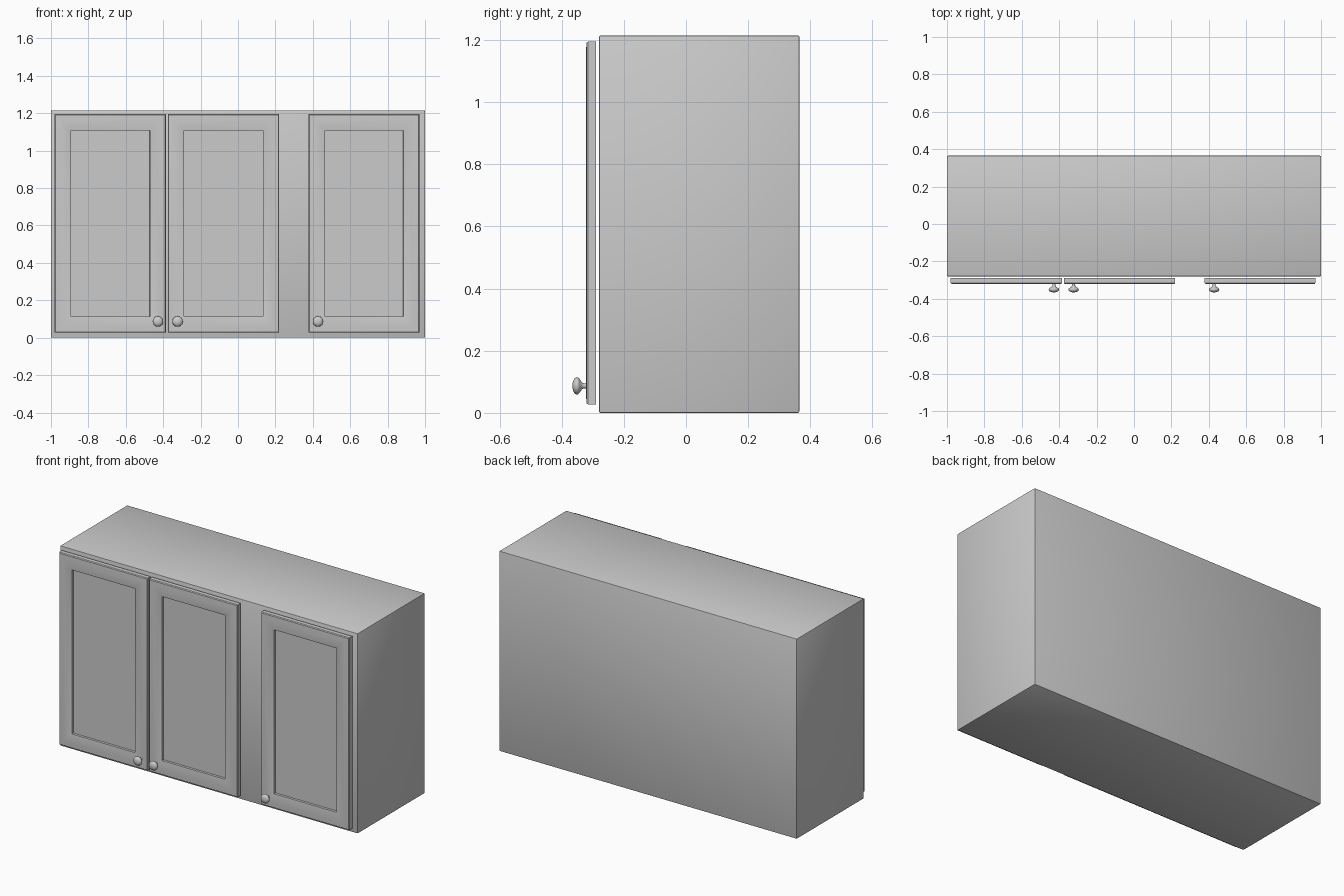
import bpy, bmesh, math

if "Cube" in bpy.data.objects:
    bpy.data.objects.remove(bpy.data.objects["Cube"])


def finish(name, bm, angle=30):
    bmesh.ops.recalc_face_normals(bm, faces=bm.faces)
    mesh = bpy.data.meshes.new(name)
    bm.to_mesh(mesh)
    bm.free()
    ob = bpy.data.objects.new(name, mesh)
    bpy.context.collection.objects.link(ob)
    bpy.ops.object.select_all(action='DESELECT')
    ob.select_set(True)
    bpy.context.view_layer.objects.active = ob
    bpy.ops.object.shade_smooth_by_angle(angle=math.radians(angle))
    return ob


def cabinet_body():
    bm = bmesh.new()
    bmesh.ops.create_cube(bm, size=1)
    for v in bm.verts:
        v.co.x *= 2.0
        v.co.y = v.co.y * 0.645 + 0.0425
        v.co.z = (v.co.z + 0.5) * 1.215
    bmesh.ops.bevel(bm, geom=bm.edges[:], offset=0.005, segments=2,
                    profile=0.5, affect='EDGES')
    finish("cabinet_body", bm)


# Door: nested rectangles (inset, y) lofted from back, over the frame, to the recessed panel
def door(name, x0, x1, z0=0.027, z1=1.195):
    profile = [(0, -0.289), (0, -0.315), (0.004, -0.320), (0.03, -0.322),
               (0.06, -0.321), (0.086, -0.316), (0.087, -0.303)]
    bm = bmesh.new()
    loops = []
    for d, y in profile:
        loops.append([bm.verts.new(c) for c in (
            (x0 + d, y, z0 + d), (x1 - d, y, z0 + d),
            (x1 - d, y, z1 - d), (x0 + d, y, z1 - d))])
    for a, b in zip(loops, loops[1:]):
        for i in range(4):
            j = (i + 1) % 4
            bm.faces.new((a[i], a[j], b[j], b[i]))
    bm.faces.new(loops[0])
    bm.faces.new(loops[-1])
    finish(name, bm)


# Knob: mushroom profile (radius, y) turned about the y axis
def knob(name, x, z=0.087, sides=24):
    profile = [(0.009, -0.318), (0.008, -0.328), (0.011, -0.335),
               (0.022, -0.342), (0.027, -0.347), (0.028, -0.352),
               (0.024, -0.359), (0.014, -0.364), (0.005, -0.3655)]
    bm = bmesh.new()
    rings = []
    for r, y in profile:
        rings.append([bm.verts.new((x + r * math.cos(2 * math.pi * i / sides), y,
                                    z + r * math.sin(2 * math.pi * i / sides)))
                      for i in range(sides)])
    for a, b in zip(rings, rings[1:]):
        for i in range(sides):
            j = (i + 1) % sides
            bm.faces.new((a[i], a[j], b[j], b[i]))
    bm.faces.new(rings[0])
    bm.faces.new(rings[-1])
    finish(name, bm, 50)


cabinet_body()
for side, x0, x1, kx in (("left", -0.98, -0.385, -0.428),
                         ("middle", -0.375, 0.22, -0.323),
                         ("right", 0.378, 0.97, 0.428)):
    door(side + "_door", x0, x1)
    knob(side + "_knob", kx)
